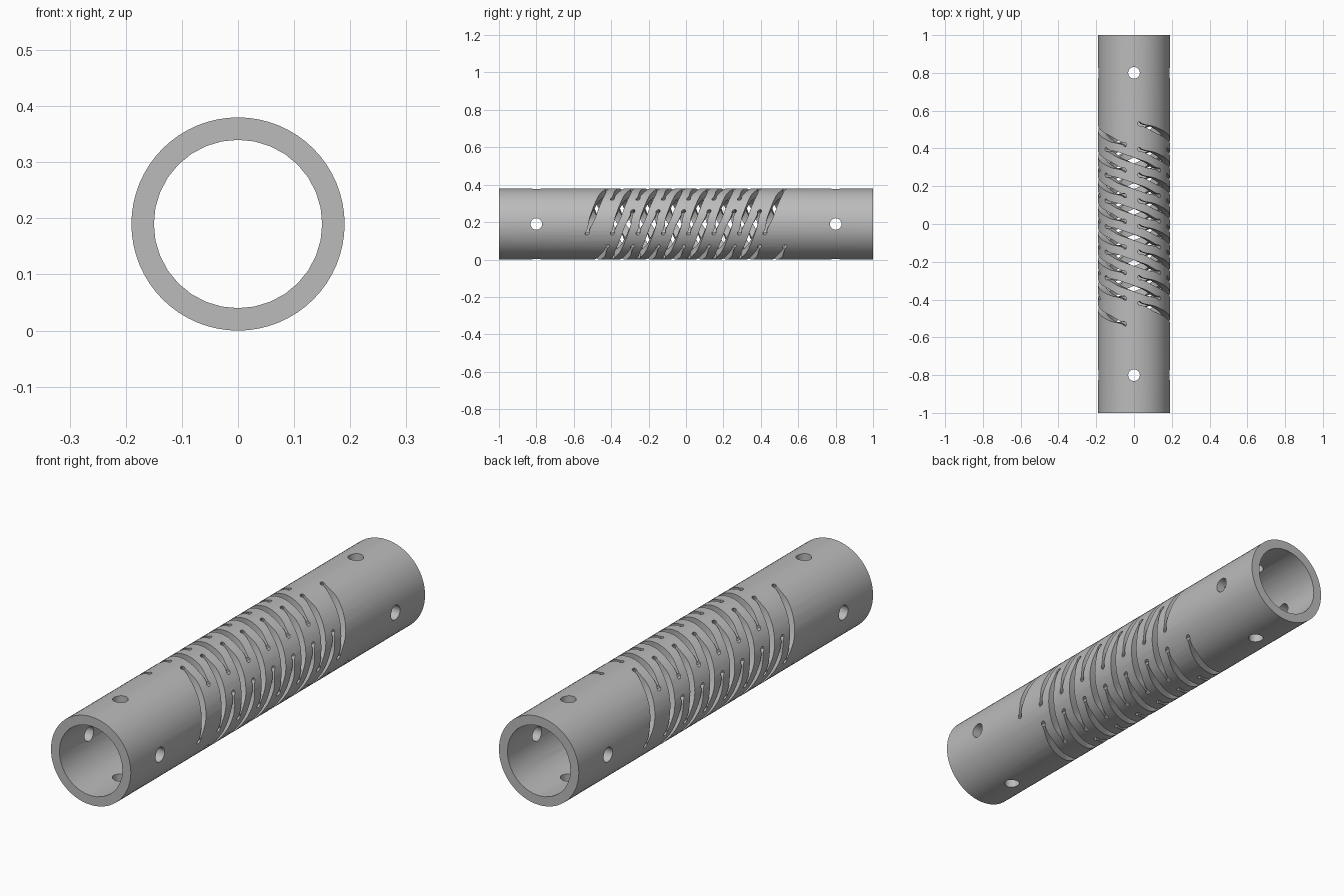
import bpy, bmesh, math
from mathutils import Matrix, Vector

cube = bpy.data.objects.get("Cube")
if cube:
    bpy.data.objects.remove(cube, do_unlink=True)

OUTER, INNER, LENGTH = 0.19, 0.15, 2.0
LEAD = 0.407            # axial advance of the slots per turn
SPAN = math.radians(102)
STEP = math.radians(120)
START = math.radians(-18)
ROW = LEAD / 3

steel = bpy.data.materials.new("grey metal")
steel.use_nodes = True
grey = (0.5, 0.5, 0.5, 1)
steel.diffuse_color = grey
steel.node_tree.nodes["Principled BSDF"].inputs["Base Color"].default_value = grey


def add_object(name, bm):
    bmesh.ops.recalc_face_normals(bm, faces=bm.faces)
    mesh = bpy.data.meshes.new(name)
    bm.to_mesh(mesh)
    bm.free()
    mesh.materials.append(steel)
    obj = bpy.data.objects.new(name, mesh)
    bpy.context.collection.objects.link(obj)
    return obj


def add_rod(bm, radius, length, sides, axis, centre):
    turn = Vector((0, 0, 1)).rotation_difference(Vector(axis)).to_matrix().to_4x4()
    bmesh.ops.create_cone(bm, cap_ends=True, segments=sides, radius1=radius,
                          radius2=radius, depth=length,
                          matrix=Matrix.Translation(centre) @ turn)


def half_width(s):
    """Slot half width at distance s from its nearer tip."""
    ball = 0.011
    bulb = math.sqrt(max(ball ** 2 - (s - ball) ** 2, 0)) if s < 2 * ball else 0
    f = min(max((s - 0.03) / 0.07, 0), 1)
    neck = 0.006 + 0.009 * f * f * (3 - 2 * f)
    return max(bulb, neck if s > ball else 0)


def add_slot(bm, angle, y):
    """Helical blade running through the wall, with bulbs at both tips."""
    total = SPAN * OUTER
    near = [0.001, 0.004, 0.011, 0.018, 0.022, 0.035, 0.05, 0.065, 0.08, 0.1, 0.13]
    stations = near + [total / 2] + [total - s for s in reversed(near)]
    rings = []
    for s in stations:
        a = angle + s / OUTER
        mid = y + LEAD * s / OUTER / math.tau
        w = half_width(min(s, total - s))
        rings.append([bm.verts.new((r * math.cos(a), mid + side * w, OUTER + r * math.sin(a)))
                      for r, side in ((0.135, -1), (0.205, -1), (0.205, 1), (0.135, 1))])
    for a, b in zip(rings, rings[1:]):
        for i in range(4):
            j = (i + 1) % 4
            bm.faces.new((a[i], a[j], b[j], b[i]))
    bm.faces.new(rings[0])
    bm.faces.new(rings[-1])


# Tube body
bm = bmesh.new()
add_rod(bm, OUTER, LENGTH, 64, (0, 1, 0), (0, 0, OUTER))
tube = add_object("slotted_tube", bm)

# Bore
bm = bmesh.new()
add_rod(bm, INNER, LENGTH + 0.2, 32, (0, 1, 0), (0, 0, OUTER))
cutters = [add_object("bore_cutter", bm)]

# Cross-drilled pin holes near both ends
for name, axis in (("side_hole_cutter", (1, 0, 0)), ("top_hole_cutter", (0, 0, 1))):
    bm = bmesh.new()
    for y in (-0.8, 0.8):
        add_rod(bm, 0.031, 0.6, 24, axis, (0, y, OUTER))
    cutters.append(add_object(name, bm))

# Two staggered sets of helical slots, three around in every row
bm = bmesh.new()
for first, rows, offset in ((0, 8, 0), (1, 6, STEP / 2)):
    for row in range(first, first + rows):
        for k in range(3):
            add_slot(bm, START + offset + k * STEP, -0.532 + row * ROW)
cutters.append(add_object("slot_cutter", bm))

# Cut everything out of the tube
bpy.context.view_layer.objects.active = tube
for cutter in cutters:
    mod = tube.modifiers.new(cutter.name, 'BOOLEAN')
    mod.operation = 'DIFFERENCE'
    mod.solver = 'EXACT'
    mod.object = cutter
    bpy.ops.object.modifier_apply(modifier=mod.name)
    bpy.data.objects.remove(cutter, do_unlink=True)

bpy.ops.object.select_all(action='DESELECT')
tube.select_set(True)
bpy.ops.object.shade_smooth_by_angle(angle=math.radians(20))
